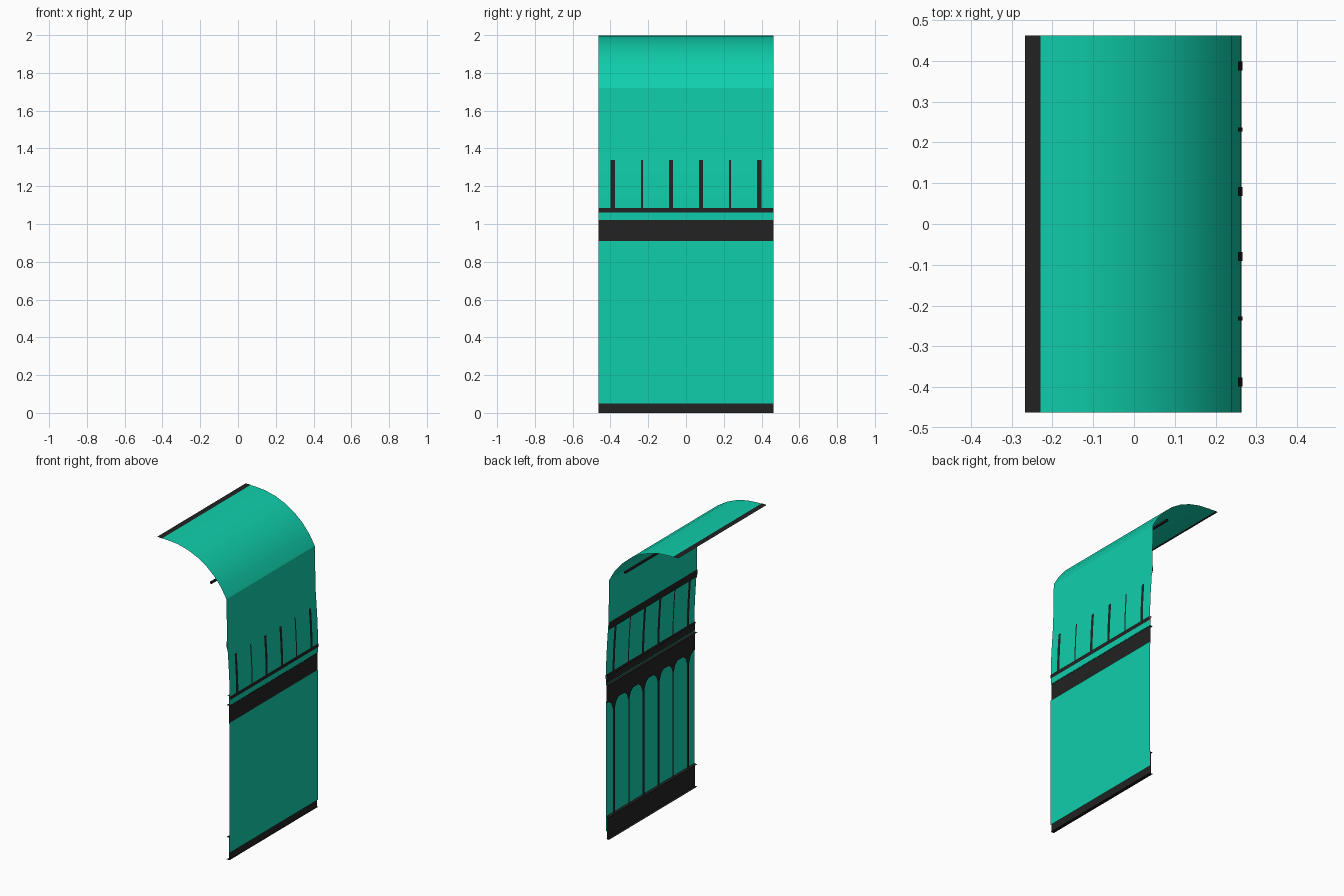
import bpy
import bmesh
from math import sin, cos, radians

cube = bpy.data.objects.get("Cube")
if cube:
    bpy.data.objects.remove(cube, do_unlink=True)

HALF = 0.462  # half the panel width along y


def material(name, rgb):
    m = bpy.data.materials.new(name)
    m.use_nodes = True
    m.diffuse_color = (*rgb, 1)
    m.node_tree.nodes["Principled BSDF"].inputs["Base Color"].default_value = (*rgb, 1)
    return m


green = material("teal green", (0.005, 0.62, 0.41))
black = material("charcoal", (0.016, 0.016, 0.016))


def sheet(name, profile, mat, y=0.0, half=HALF):
    """Sweep an open (x, z) profile along y; a third value overrides the half width."""
    bm = bmesh.new()
    rows = []
    for p in profile:
        h = p[2] if len(p) > 2 else half
        rows.append([bm.verts.new((p[0], y + s * h, p[1])) for s in (-1, 1)])
    for (a, b), (c, d) in zip(rows, rows[1:]):
        bm.faces.new((a, c, d, b))
    me = bpy.data.meshes.new(name)
    bm.to_mesh(me)
    bm.free()
    ob = bpy.data.objects.new(name, me)
    me.materials.append(mat)
    bpy.context.collection.objects.link(ob)
    return ob


def shifted(profile, dx):
    return [(x + dx, z) for x, z in profile]


# Curved roof running down into the upper wall
R, CX, STEPS, END = 0.486, -0.2, 7, radians(64.5)
arc = [(CX + R * sin(END * i / STEPS), 1.998 - R + R * cos(END * i / STEPS))
       for i in range(STEPS + 1)]
wall = [(0.244, 1.44), (0.251, 1.34), (0.258, 1.23), (0.262, 1.13), (0.262, 1.08), (0.26, 1.02)]
skin = sheet("curved_roof_and_upper_wall", [(-0.25, 1.998)] + arc + wall, green)
bpy.ops.object.select_all(action="DESELECT")
skin.select_set(True)
bpy.context.view_layer.objects.active = skin
bpy.ops.object.shade_smooth_by_angle(angle=radians(15))

# Roof edge strip and roof support rod
sheet("roof_edge_strip", [(-0.267, 2.0), (-0.23, 2.0)], black)
r = 0.006
sheet("roof_rod", [(0.125 - r, 1.8 - r), (0.125 - r, 1.8 + r), (0.125 + r, 1.8 + r),
                   (0.125 + r, 1.8 - r), (0.125 - r, 1.8 - r)], black)

# Lower wall panel and its dark frame bands
sheet("lower_wall", [(0.263, 0.91), (0.263, 0.05)], green)
sheet("waist_band", [(0.258, 1.02), (0.258, 0.9)], black)
sheet("base_band", [(0.256, 0.15), (0.256, 0)], black)
for name, z in (("base_ledge", 0.002), ("lower_ledge", 0.15), ("waist_ledge", 1.022)):
    sheet(name, [(0.24, z), (0.262, z)], black)

# Rails on the upper wall
sheet("outer_sill_rail", [(0.2655, 1.085), (0.264, 1.06)], black)
sheet("inner_sill_rail", [(0.257, 1.03), (0.258, 1.09)], black)
sheet("sill_ledge", [(0.246, 1.085), (0.262, 1.085)], black)
sheet("inner_top_rail", [(0.242, 1.39), (0.239, 1.44)], black)

# Six uprights, seen on both faces of the upper wall and inside the lower wall
bays = ((0.08, 0.011), (0.232, 0.005), (0.388, 0.011))
for side, s in (("left", 1), ("right", -1)):
    for i, (y, h) in enumerate(bays):
        tag = f"{side}_{i + 1}"
        sheet("outer_upright_" + tag, shifted(wall[1:5], 0.004), black, s * y, h)
        sheet("inner_upright_" + tag, shifted(wall[4::-1], -0.004), black, s * y, h)
        # Lower upright flares where it meets the waist band
        sheet("lower_upright_" + tag,
              [(0.256, 0.14, h), (0.256, 0.84, h), (0.256, 0.88, h + 0.015),
               (0.256, 0.905, h + 0.045)], black, s * y)
